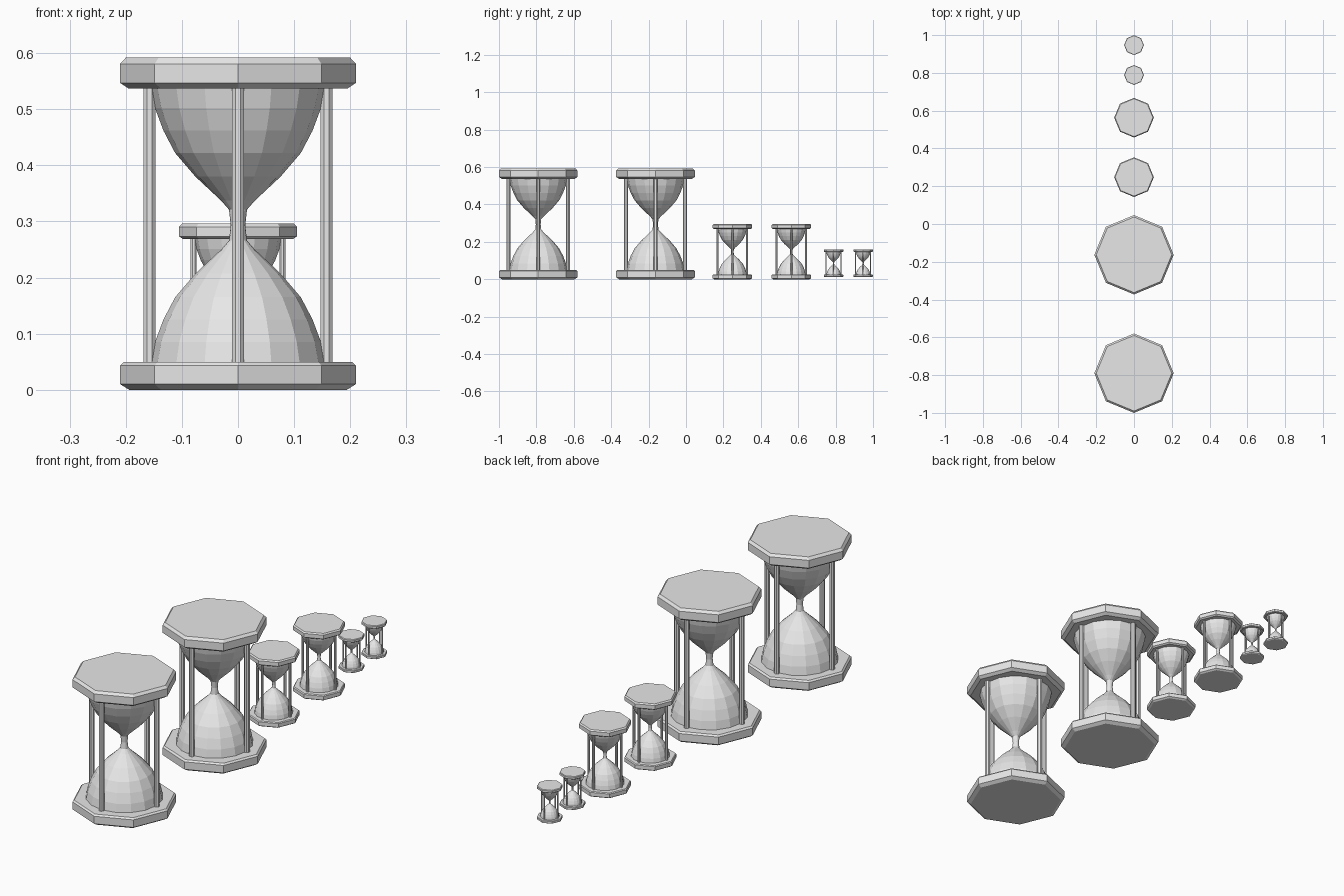
import bpy
import bmesh
from math import cos, sin, pi

cube = bpy.data.objects.get("Cube")
if cube:
    bpy.data.objects.remove(cube, do_unlink=True)

grey = bpy.data.materials.new("plain_grey")
grey.use_nodes = True
grey.diffuse_color = (0.8, 0.8, 0.8, 1)
grey.node_tree.nodes["Principled BSDF"].inputs["Base Color"].default_value = (0.8, 0.8, 0.8, 1)


def lathe(name, profile, sides, turn=0.0):
    """Mesh turned around z from (radius, height) points, closed at both ends."""
    bm = bmesh.new()
    angles = [turn + 2 * pi * i / sides for i in range(sides)]
    rings = [[bm.verts.new((r * cos(a), r * sin(a), z)) for a in angles] for r, z in profile]
    for low, high in zip(rings, rings[1:]):
        for i in range(sides):
            j = (i + 1) % sides
            bm.faces.new((low[i], low[j], high[j], high[i]))
    bm.faces.new(rings[0][::-1])
    bm.faces.new(rings[-1])
    mesh = bpy.data.meshes.new(name)
    bm.to_mesh(mesh)
    bm.free()
    mesh.materials.append(grey)
    return mesh


FLOOR, CEILING = 0.05, 0.537
MIDDLE = (FLOOR + CEILING) / 2

# Octagonal plates with chamfered rims
base = lathe("base_plate", [(0.194, 0), (0.21, 0.01), (0.21, 0.043), (0.203, FLOOR)], 8)
top = lathe("top_plate", [(0.195, CEILING), (0.21, 0.547), (0.21, 0.581), (0.2, 0.592)], 8)

# Glass: lower half profile, mirrored about the neck
half = [(0.155, 0), (0.148, 0.035), (0.133, 0.075), (0.112, 0.115),
        (0.076, 0.157), (0.03, 0.2), (0.016, 0.216)]
lower = [(r, FLOOR + z) for r, z in half]
upper = [(r, 2 * MIDDLE - z) for r, z in reversed(lower)]
glass = lathe("glass_bulbs", lower + [(0.013, MIDDLE)] + upper, 16)

# Thin supporting rod
rod = lathe("rod", [(0.0114, FLOOR - 0.005), (0.0114, CEILING + 0.005)], 8, pi / 8)


def place(name, mesh, location, size):
    obj = bpy.data.objects.new(name, mesh)
    obj.location = location
    obj.scale = (size, size, size)
    bpy.context.collection.objects.link(obj)


# Row of hourglasses: name, y position, lift, scale
row = [("large_front", -0.79, 0, 1), ("large_rear", -0.163, 0, 1),
       ("medium_front", 0.248, 0, 0.5), ("medium_rear", 0.563, 0, 0.5),
       ("small_front", 0.789, 0.012, 0.25), ("small_rear", 0.947, 0.012, 0.25)]
for label, y, lift, size in row:
    for mesh in (base, top, glass):
        place(f"{label}_{mesh.name}", mesh, (0, y, lift), size)
    for side, dx, dy in (("left", 1, 0), ("right", -1, 0), ("front", 0, -1), ("back", 0, 1)):
        reach = 0.158 * size
        place(f"{label}_{side}_rod", rod, (dx * reach, y + dy * reach, lift), size)
